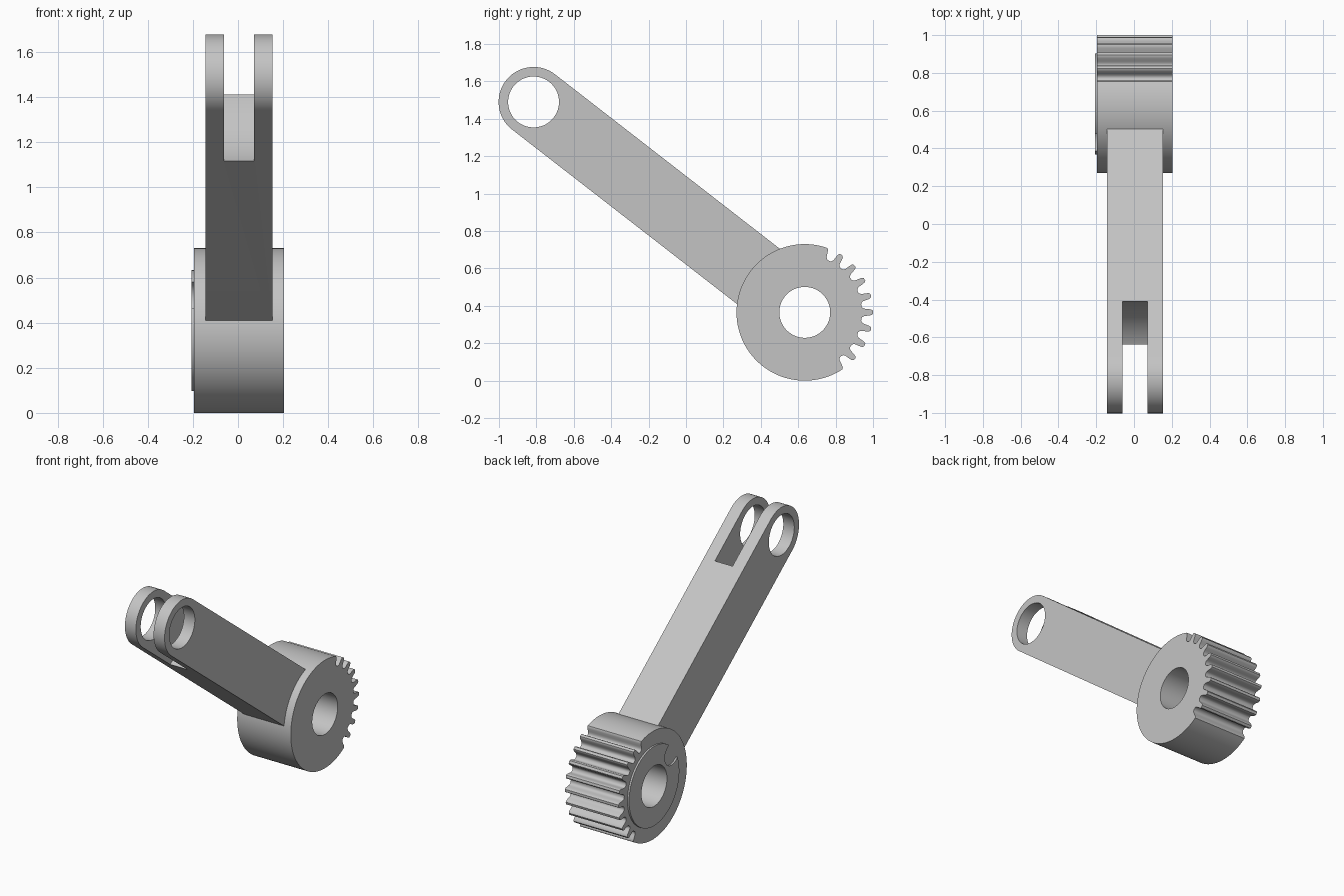
import bpy, bmesh
from math import radians, sin, cos, atan2, pi

cube = bpy.data.objects.get("Cube")
if cube:
    bpy.data.objects.remove(cube)

HUB = (0.635, 0.365)      # y, z of the gear axis
TIP = (-0.815, 1.49)      # y, z of the fork pin axis
MID = 0.005               # x of the middle plane
HUB_R, BOSS_R, BORE_R, ARM_R = 0.365, 0.268, 0.136, 0.187
DIR = atan2(TIP[1] - HUB[1], TIP[0] - HUB[0])   # hub to tip

gray = bpy.data.materials.new("satin gray")
gray.use_nodes = True
gray.diffuse_color = (0.55, 0.55, 0.55, 1)
gray.node_tree.nodes["Principled BSDF"].inputs["Base Color"].default_value = (0.55, 0.55, 0.55, 1)


def polar(center, r, a):
    return center[0] + r * cos(a), center[1] + r * sin(a)


def arc(center, r, a0, a1, n):
    return [polar(center, r, a0 + (a1 - a0) * i / n) for i in range(n + 1)]


def circle(center, r, n=96):
    return arc(center, r, 0, 2 * pi, n)[:-1]


def prism(name, outline, x0, x1):
    """Extrude a y-z outline along x."""
    bm = bmesh.new()
    face = bm.faces.new([bm.verts.new((x0, y, z)) for y, z in outline])
    ext = bmesh.ops.extrude_face_region(bm, geom=[face])["geom"]
    moved = [v for v in ext if isinstance(v, bmesh.types.BMVert)]
    bmesh.ops.translate(bm, verts=moved, vec=(x1 - x0, 0, 0))
    bmesh.ops.recalc_face_normals(bm, faces=bm.faces[:])
    mesh = bpy.data.meshes.new(name)
    bm.to_mesh(mesh)
    bm.free()
    mesh.materials.append(gray)
    obj = bpy.data.objects.new(name, mesh)
    bpy.context.collection.objects.link(obj)
    return obj


def activate(obj):
    bpy.ops.object.select_all(action='DESELECT')
    obj.select_set(True)
    bpy.context.view_layer.objects.active = obj


def cut(obj, *outline_spans):
    """Subtract prisms, each given as (outline, x0, x1)."""
    for span in outline_spans:
        cutter = prism("cutter", *span)
        mod = obj.modifiers.new("cut", 'BOOLEAN')
        mod.operation, mod.solver, mod.object = 'DIFFERENCE', 'EXACT', cutter
        activate(obj)
        bpy.ops.object.modifier_apply(modifier=mod.name)
        bpy.data.objects.remove(cutter)


def smooth(obj):
    activate(obj)
    bpy.ops.object.shade_smooth_by_angle(angle=radians(30))


# Gear hub: plain rim with nine tooth gaps around the back
PITCH = radians(14.4)
GAP = [(HUB_R, 5.9), (0.358, 5.0), (0.348, 4.5), (0.33, 4.0), (0.318, 3.6),
       (0.309, 2.6), (0.305, 1.2)]     # radius, half angle in degrees
outline = []
for i in range(9):
    mid = (i - 3.5) * PITCH
    outline += [polar(HUB, r, mid - radians(h)) for r, h in GAP]
    outline += [polar(HUB, r, mid + radians(h)) for r, h in reversed(GAP)]
rim_start = 4.5 * PITCH + radians(5.9)
rim_end = 2 * pi - 3.5 * PITCH - radians(5.9)
outline += arc(HUB, HUB_R, rim_start, rim_end, 72)[1:-1]
gear_hub = prism("gear_hub", outline, MID - 0.2, MID + 0.2)
cut(gear_hub, (circle(HUB, BORE_R), -1, 1))
smooth(gear_hub)

# Thin raised boss with a round notch on the arm side
boss = prism("hub_boss", circle(HUB, BOSS_R), -0.207, MID - 0.199)
notch = arc(polar(HUB, 0.235, DIR), 0.073, DIR + pi / 2, DIR + 3 * pi / 2, 24)
side = polar((0, 0), 0.1, DIR)
notch += [(notch[-1][0] + side[0], notch[-1][1] + side[1]),
          (notch[0][0] + side[0], notch[0][1] + side[1])]
cut(boss, (circle(HUB, BORE_R), -1, 1), (notch, -1, 1))
smooth(boss)

# Arm: rounded at the fork, ending inside the hub wall
root = polar(HUB, 0.25, DIR)
outline = arc(TIP, ARM_R, DIR - pi / 2, DIR + pi / 2, 48)
outline += [polar(root, ARM_R, DIR + pi / 2), polar(root, ARM_R, DIR - pi / 2)]
arm = prism("fork_arm", outline, MID - 0.148, MID + 0.148)
# Fork slot with a concave floor, then the pin hole
cut(arm, (circle(TIP, 0.413, 128), MID - 0.066, MID + 0.066),
    (circle(TIP, BORE_R), -1, 1))
smooth(arm)
